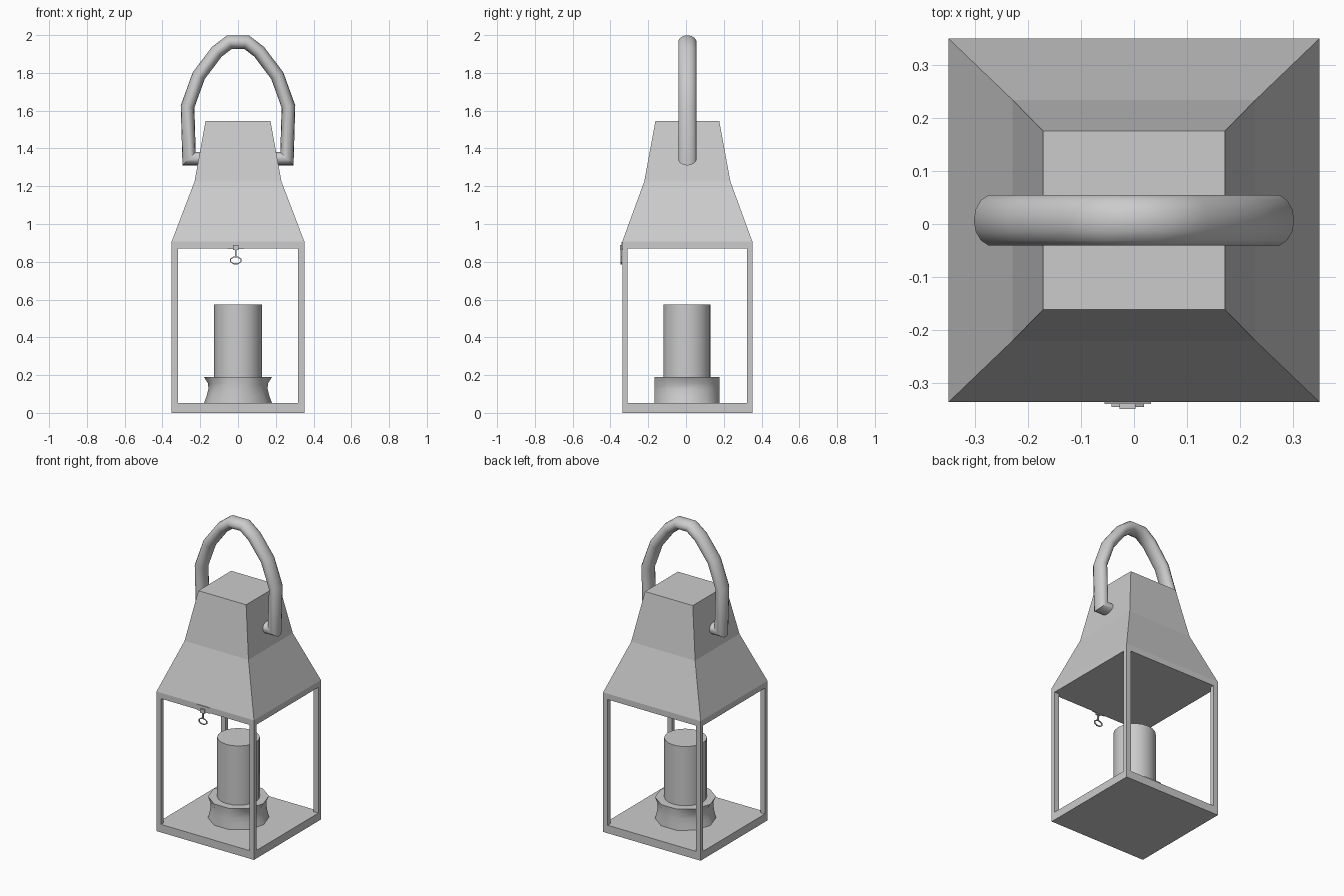
import bpy, bmesh, math
from mathutils import Vector

if "Cube" in bpy.data.objects:
    bpy.data.objects.remove(bpy.data.objects["Cube"])

CY = 0.007  # lantern body is offset slightly, the latch fills the front


def make(name, bm, smooth=False):
    bmesh.ops.recalc_face_normals(bm, faces=bm.faces)
    me = bpy.data.meshes.new(name)
    bm.to_mesh(me)
    bm.free()
    ob = bpy.data.objects.new(name, me)
    bpy.context.collection.objects.link(ob)
    if smooth:
        bpy.ops.object.select_all(action='DESELECT')
        ob.select_set(True)
        bpy.context.view_layer.objects.active = ob
        bpy.ops.object.shade_smooth_by_angle(angle=math.radians(40))
    return ob


def loft(name, rings, smooth=False, closed=False):
    """Bridge equal-length rings of points; cap the ends unless closed."""
    bm = bmesh.new()
    vs = [[bm.verts.new(p) for p in r] for r in rings]
    n = len(vs[0])
    pairs = list(zip(vs, vs[1:])) + ([(vs[-1], vs[0])] if closed else [])
    for a, b in pairs:
        for i in range(n):
            j = (i + 1) % n
            bm.faces.new((a[i], a[j], b[j], b[i]))
    if not closed:
        bm.faces.new(vs[0])
        bm.faces.new(vs[-1])
    return make(name, bm, smooth)


def rect(hx, hy, z, cx=0, cy=CY):
    return [(cx + sx * hx, cy + sy * hy, z) for sx, sy in ((-1, -1), (1, -1), (1, 1), (-1, 1))]


def box(name, x0, x1, y0, y1, z0, z1):
    c = ((x1 - x0) / 2, (y1 - y0) / 2)
    m = ((x0 + x1) / 2, (y0 + y1) / 2)
    return loft(name, [rect(*c, z0, *m), rect(*c, z1, *m)])


def oval(rx, ry, z, n, cy=0.005):
    return [(rx * math.cos(2 * math.pi * i / n), cy + ry * math.sin(2 * math.pi * i / n), z)
            for i in range(n)]


# base slab, top slab and roof
HX, HY = 0.351, 0.344
loft("base", [rect(HX, HY, 0), rect(HX, HY, 0.052)])
loft("ceiling_frame", [rect(HX, HY, 0.87), rect(HX, HY, 0.908)])
loft("roof", [rect(HX, HY, 0.908), rect(0.23, 0.228, 1.225), rect(0.172, 0.169, 1.545)])

# corner posts
for sx in (-1, 1):
    for sy in (-1, 1):
        xs = sorted((sx * HX, sx * (HX - 0.033)))
        ys = sorted((CY + sy * HY, CY + sy * (HY - 0.027)))
        box("corner_post", *xs, *ys, 0.052, 0.87)

# candle in its waisted ten-sided holder
waist = [(0.052, 0.18), (0.09, 0.166), (0.125, 0.157), (0.155, 0.158), (0.19, 0.18)]
loft("candle_holder", [oval(rx, 0.18, z, 10) for z, rx in waist], True)
loft("candle", [oval(0.126, 0.125, z, 20) for z in (0.19, 0.575)], True)

# carrying handle: oval section swept along a mitred path
half = [(0.19, 1.346), (0.259, 1.346), (0.267, 1.622), (0.208, 1.785), (0.112, 1.912), (0.045, 1.963)]
path = [Vector((-x, z)) for x, z in half] + [Vector((x, z)) for x, z in reversed(half)]
rings = []
for i, p in enumerate(path):
    d0 = (p - path[max(i - 1, 0)]).normalized()
    d1 = (path[min(i + 1, len(path) - 1)] - p).normalized()
    t = (d0 + d1).normalized()
    nrm = Vector((-t.y, t.x))
    k = 0.036 / max(t.dot(d1 if d1.length else d0), 0.5)
    ring = []
    for j in range(14):
        a = 2 * math.pi * j / 14
        q = p + nrm * (k * math.cos(a))
        ring.append((q.x, CY + 0.049 * math.sin(a), q.y))
    rings.append(ring)
loft("handle", rings, True)

# latch on the front: plate, knob, stem and ring pull
LX = -0.012
box("latch_plate", LX - 0.044, LX + 0.044, -0.341, -0.336, 0.868, 0.905)
box("latch_knob", LX - 0.015, LX + 0.015, -0.35, -0.337, 0.862, 0.888)
box("latch_stem", LX - 0.004, LX + 0.004, -0.347, -0.339, 0.825, 0.865)
ring = []
for i in range(8):
    a = 2 * math.pi * i / 8 + math.pi / 8
    ring.append([(LX + (0.03 + r) * math.cos(a), y, 0.807 + (0.019 + r) * math.sin(a))
                 for r, y in ((-0.003, -0.346), (0.003, -0.346), (0.003, -0.34), (-0.003, -0.34))])
loft("latch_ring", ring, closed=True)
